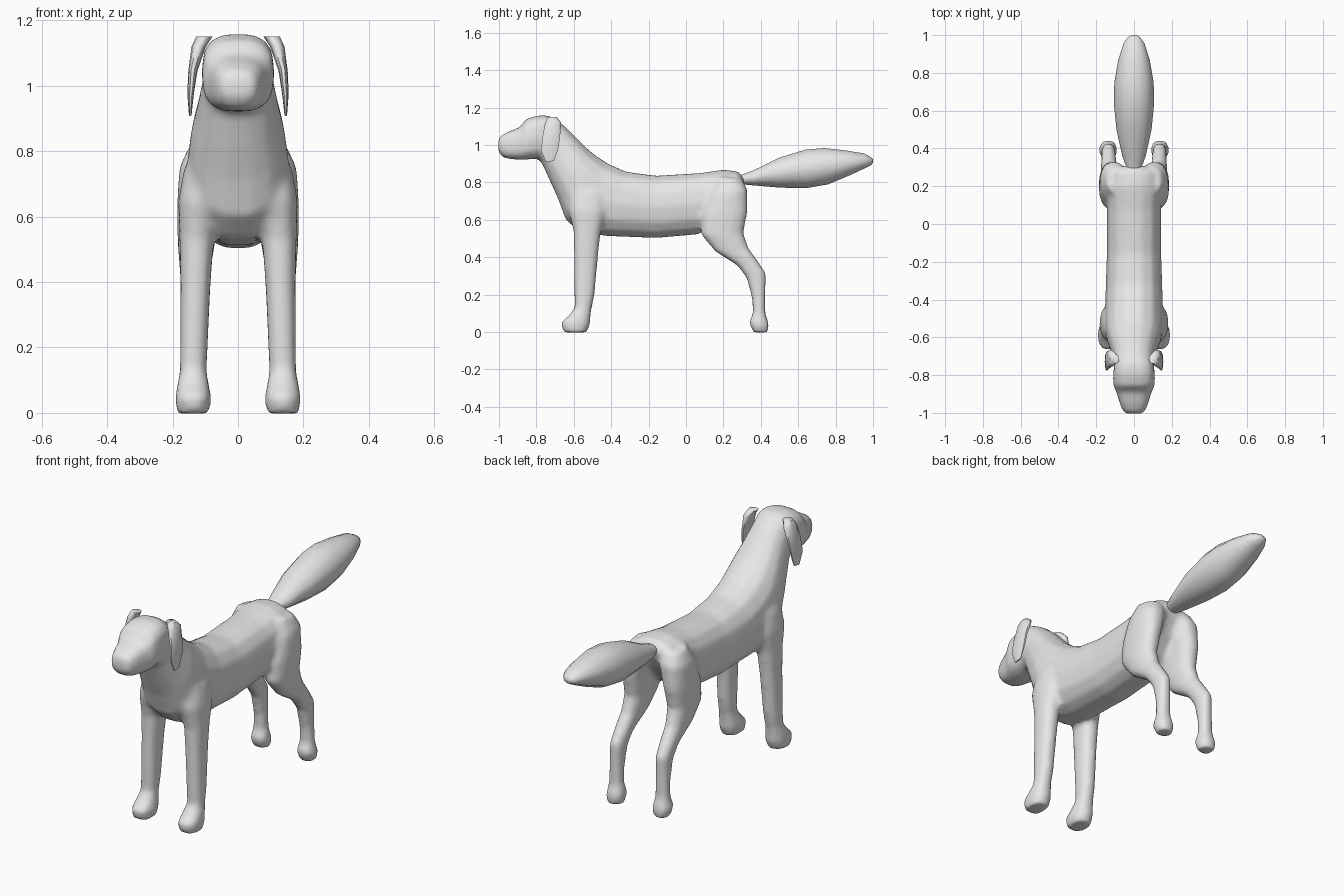
import bpy
import bmesh
import math
from mathutils import Vector

cube = bpy.data.objects.get("Cube")
if cube:
    bpy.data.objects.remove(cube, do_unlink=True)

# Single plain coat colour
coat = bpy.data.materials.new("plain grey coat")
coat.use_nodes = True
coat.diffuse_color = (0.8, 0.8, 0.8, 1)
coat.node_tree.nodes["Principled BSDF"].inputs["Base Color"].default_value = coat.diffuse_color


def rounded(value, power):
    """Signed power used to make slightly boxy ellipses."""
    return math.copysign(abs(value) ** (2 / power), value)


def loft(bm, sections, side=1, sides=14, power=2.3):
    """Skin closed rings. Each section is y, z of one edge, y, z of the
    opposite edge, half width, and optionally the x of its centre."""
    rings = []
    for ya, za, yb, zb, width, *centre in sections:
        x = side * centre[0] if centre else 0
        a, b = Vector((x, ya, za)), Vector((x, yb, zb))
        middle, half = (a + b) / 2, (a - b) / 2
        ring = []
        for i in range(sides):
            t = math.tau * i / sides
            offset = Vector((width * rounded(math.cos(t), power), 0, 0))
            ring.append(bm.verts.new(middle + offset + half * rounded(math.sin(t), power)))
        rings.append(ring)
    for first, second in zip(rings, rings[1:]):
        for i in range(sides):
            j = (i + 1) % sides
            bm.faces.new((first[i], first[j], second[j], second[i]))
    bm.faces.new(rings[0])
    bm.faces.new(rings[-1])


def finish(bm, name, blend=False):
    """Turn the bmesh into a smooth object, optionally fusing its parts."""
    bmesh.ops.recalc_face_normals(bm, faces=bm.faces)
    mesh = bpy.data.meshes.new(name)
    bm.to_mesh(mesh)
    bm.free()
    obj = bpy.data.objects.new(name, mesh)
    bpy.context.collection.objects.link(obj)
    bpy.ops.object.select_all(action="DESELECT")
    obj.select_set(True)
    bpy.context.view_layer.objects.active = obj
    if blend:
        fuse = obj.modifiers.new("fuse", "REMESH")
        fuse.mode = "VOXEL"
        fuse.voxel_size = 0.014
        soften = obj.modifiers.new("soften", "SMOOTH")
        soften.factor = 0.5
        soften.iterations = 6
        bpy.ops.object.convert(target="MESH")
    obj.data.materials.clear()
    obj.data.materials.append(coat)
    bpy.ops.object.shade_smooth_by_angle(angle=math.radians(60))
    return obj


# Torso, neck and head: top edge, bottom edge, half width
torso = [
    (.315, .82, .29, .76, .06),
    (.28, .86, .25, .69, .12),
    (.2, .87, .18, .6, .145),
    (.08, .853, .07, .52, .145),
    (-.16, .838, -.16, .5, .145),
    (-.32, .86, -.42, .51, .152),
    (-.42, .905, -.57, .53, .155),
    (-.48, .945, -.645, .6, .155),
    (-.53, .985, -.685, .71, .145),
    (-.58, 1.035, -.735, .82, .126),
    (-.64, 1.095, -.775, .91, .11),
    (-.7, 1.145, -.8, .925, .107),
]
head = [
    (-.68, 1.12, -.77, .95, .1),
    (-.73, 1.158, -.8, .925, .108),
    (-.79, 1.16, -.83, .923, .112),
    (-.855, 1.14, -.86, .92, .11),
    (-.89, 1.095, -.89, .92, .094),
    (-.95, 1.072, -.95, .925, .076),
    (-.99, 1.05, -.98, .935, .062),
    (-1.004, 1.03, -1.004, .965, .045),
]

# Legs: front edge, back edge, half width, centre x
front_leg = [
    (-.57, .86, -.45, .84, .04, .06),
    (-.62, .76, -.42, .74, .075, .09),
    (-.63, .65, -.42, .65, .071, .112),
    (-.602, .54, -.455, .54, .054, .126),
    (-.6, .4, -.47, .4, .047, .13),
    (-.598, .2, -.488, .2, .043, .135),
    (-.595, .13, -.505, .12, .042, .137),
    (-.63, .085, -.51, .08, .05, .137),
    (-.672, .05, -.512, .04, .056, .137),
    (-.655, -.002, -.53, -.002, .05, .137),
]
hind_leg = [
    (.16, .83, .3, .82, .06, .085),
    (.12, .74, .33, .76, .075, .105),
    (.08, .62, .33, .64, .065, .122),
    (.08, .52, .308, .53, .058, .127),
    (.155, .43, .335, .45, .048, .131),
    (.275, .355, .395, .365, .04, .134),
    (.325, .285, .428, .315, .037, .135),
    (.352, .18, .425, .2, .035, .136),
    (.357, .1, .425, .1, .038, .137),
    (.335, .05, .445, .04, .049, .137),
    (.36, -.002, .437, -.002, .043, .137),
]

# Tail: top edge, bottom edge, half width
tail = [
    (.28, .835, .29, .79, .035),
    (.36, .865, .36, .783, .062),
    (.5, .935, .5, .77, .093),
    (.64, .978, .64, .766, .107),
    (.74, .986, .76, .787, .104),
    (.85, .973, .88, .838, .084),
    (.95, .956, .96, .876, .056),
    (.99, .935, .99, .892, .032),
    (1, .922, 1, .905, .012),
]

# Ears: front edge, back edge, half thickness, centre x
ear = [
    (-.74, 1.15, -.69, 1.15, .025, .103),
    (-.755, 1.12, -.665, 1.12, .022, .12),
    (-.768, 1.05, -.672, 1.04, .014, .138),
    (-.778, .97, -.68, .98, .01, .145),
    (-.75, .908, -.705, .915, .004, .146),
]

# Body fused with its four legs
body = bmesh.new()
loft(body, torso)
loft(body, head, power=2.9)
for side in (1, -1):
    loft(body, front_leg, side)
    loft(body, hind_leg, side)
finish(body, "body_and_legs", blend=True)

# Bushy tail
brush = bmesh.new()
loft(brush, tail, power=2)
finish(brush, "tail")

# Hanging ears
for side, label in ((1, "left_ear"), (-1, "right_ear")):
    flap = bmesh.new()
    loft(flap, ear, side, sides=10)
    finish(flap, label)
